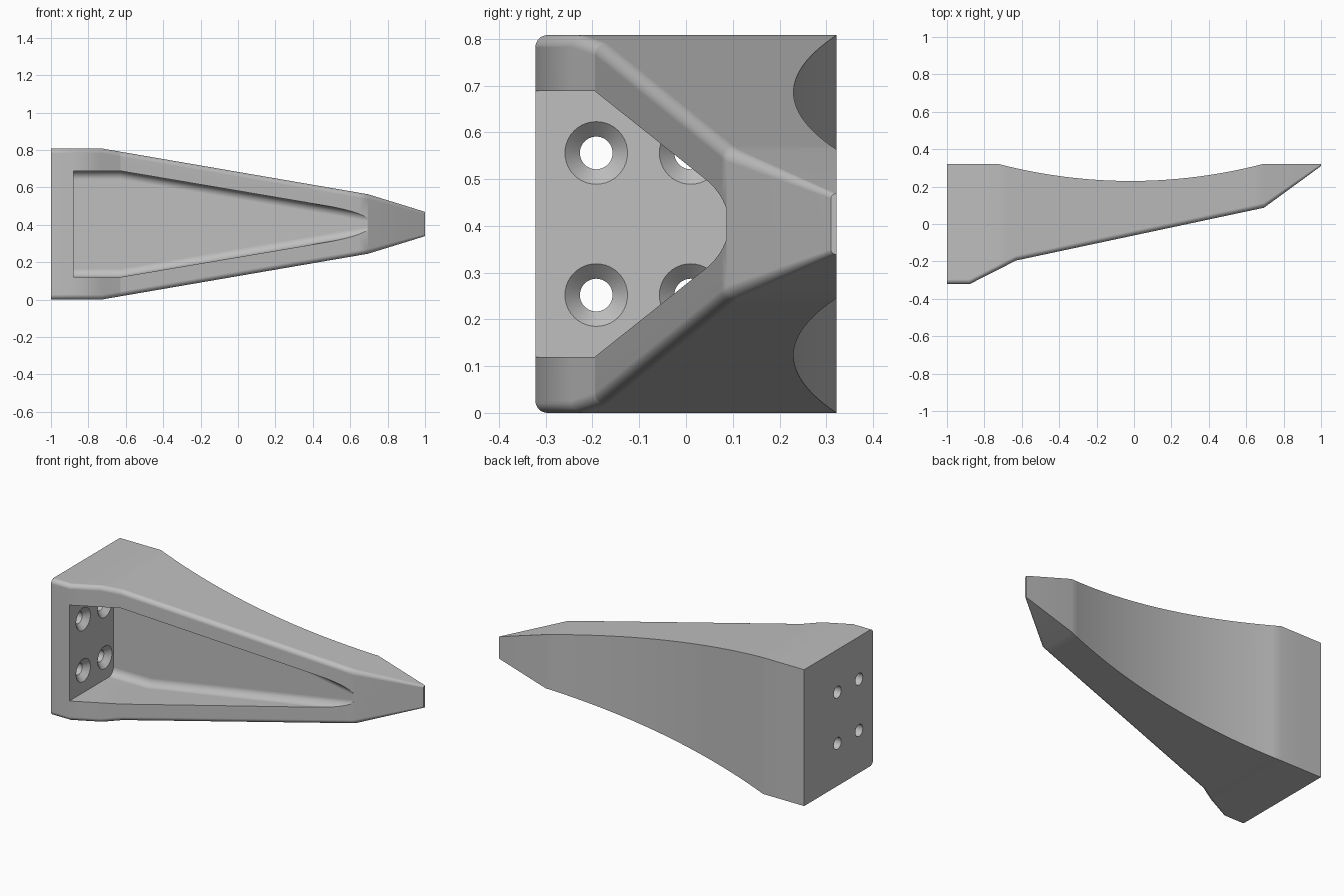
import bpy
import bmesh
from math import sin, cos, pi

old = bpy.data.objects.get("Cube")
if old:
    bpy.data.objects.remove(old, do_unlink=True)

MID = 0.404  # height of the symmetry plane

metal = bpy.data.materials.new("plain grey")
metal.use_nodes = True
GREY = (0.52, 0.52, 0.52, 1)
metal.diffuse_color = GREY
metal.node_tree.nodes["Principled BSDF"].inputs["Base Color"].default_value = GREY


def lerp_table(x, table):
    """Piecewise linear lookup."""
    for (xa, va), (xb, vb) in zip(table, table[1:]):
        if x <= xb:
            return va + (vb - va) * (x - xa) / (xb - xa)
    return table[-1][1]


def section(x, y_flat, y_round, half, r, n=8):
    """Rectangle across x whose two corners at y_round are rounded."""
    s = 1 if y_flat > y_round else -1
    upper = [(y_flat, half)]
    for i in range(n + 1):
        t = pi / 2 * i / n
        upper.append((y_round + s * r * (1 - sin(t)), half - r + r * cos(t)))
    lower = [(y, -z) for y, z in reversed(upper)]
    return [(x, y, MID + z) for y, z in upper + lower]


def circle(x, y, z, r, n=40):
    return [(x, y + r * cos(2 * pi * i / n), z + r * sin(2 * pi * i / n)) for i in range(n)]


def loft(name, solids):
    """Closed skins through lists of matching rings."""
    bm = bmesh.new()
    for rings in solids:
        loops = [[bm.verts.new(p) for p in ring] for ring in rings]
        for a, b in zip(loops, loops[1:]):
            for i in range(len(a)):
                j = (i + 1) % len(a)
                bm.faces.new((a[i], a[j], b[j], b[i]))
        bm.faces.new(loops[0])
        bm.faces.new(loops[-1])
    bmesh.ops.recalc_face_normals(bm, faces=bm.faces)
    mesh = bpy.data.meshes.new(name)
    bm.to_mesh(mesh)
    bm.free()
    mesh.materials.append(metal)
    ob = bpy.data.objects.new(name, mesh)
    bpy.context.collection.objects.link(ob)
    return ob


# Bracket body: tapered arm with a hollow curved back and rounded front edges
FRONT = [(-1, -0.322), (-0.88, -0.322), (-0.63, -0.195), (0.695, 0.087), (1, 0.31)]
HALF = [(-1, MID), (-0.73, MID), (0.695, 0.159), (1, 0.065)]


def back(x):
    u = (x + 0.0175) / 0.7125
    return 0.322 if abs(u) >= 1 else 0.23 + 0.092 * u * u


stations = [-1, -0.88, -0.63, 1] + [-0.73 + 1.425 * i / 28 for i in range(29)]
body = loft("bracket_body", [[
    section(x, back(x), lerp_table(x, FRONT), lerp_table(x, HALF),
            min(0.026, back(x) - lerp_table(x, FRONT) - 0.001))
    for x in sorted(stations)]])

# Pocket open to the front, with a flat floor and filleted long edges
pocket = loft("pocket_cutter", [[
    section(x, -0.5, 0.09, half, 0.045)
    for x, half in ((-0.88, 0.284), (-0.63, 0.284), (0.692, 0.06))]])

# Four countersunk screw holes through the mounting plate
holes = loft("screw_hole_cutter", [
    [circle(x, y, MID + side * 0.152, r)
     for x, r in ((-1.1, 0.035), (-0.911, 0.035), (-0.88, 0.067), (-0.86, 0.067))]
    for y in (-0.192, 0.01) for side in (-1, 1)])

bpy.context.view_layer.objects.active = body
for cutter in (pocket, holes):
    mod = body.modifiers.new("cut", "BOOLEAN")
    mod.operation = "DIFFERENCE"
    mod.solver = "EXACT"
    mod.object = cutter
    bpy.ops.object.modifier_apply(modifier=mod.name)
    bpy.data.objects.remove(cutter, do_unlink=True)

# Smooth fillets, crisp corners
bpy.ops.object.select_all(action="DESELECT")
body.select_set(True)
bpy.ops.object.shade_smooth_by_angle(angle=pi / 6)
weighted = body.modifiers.new("even_shading", "WEIGHTED_NORMAL")
weighted.keep_sharp = True
